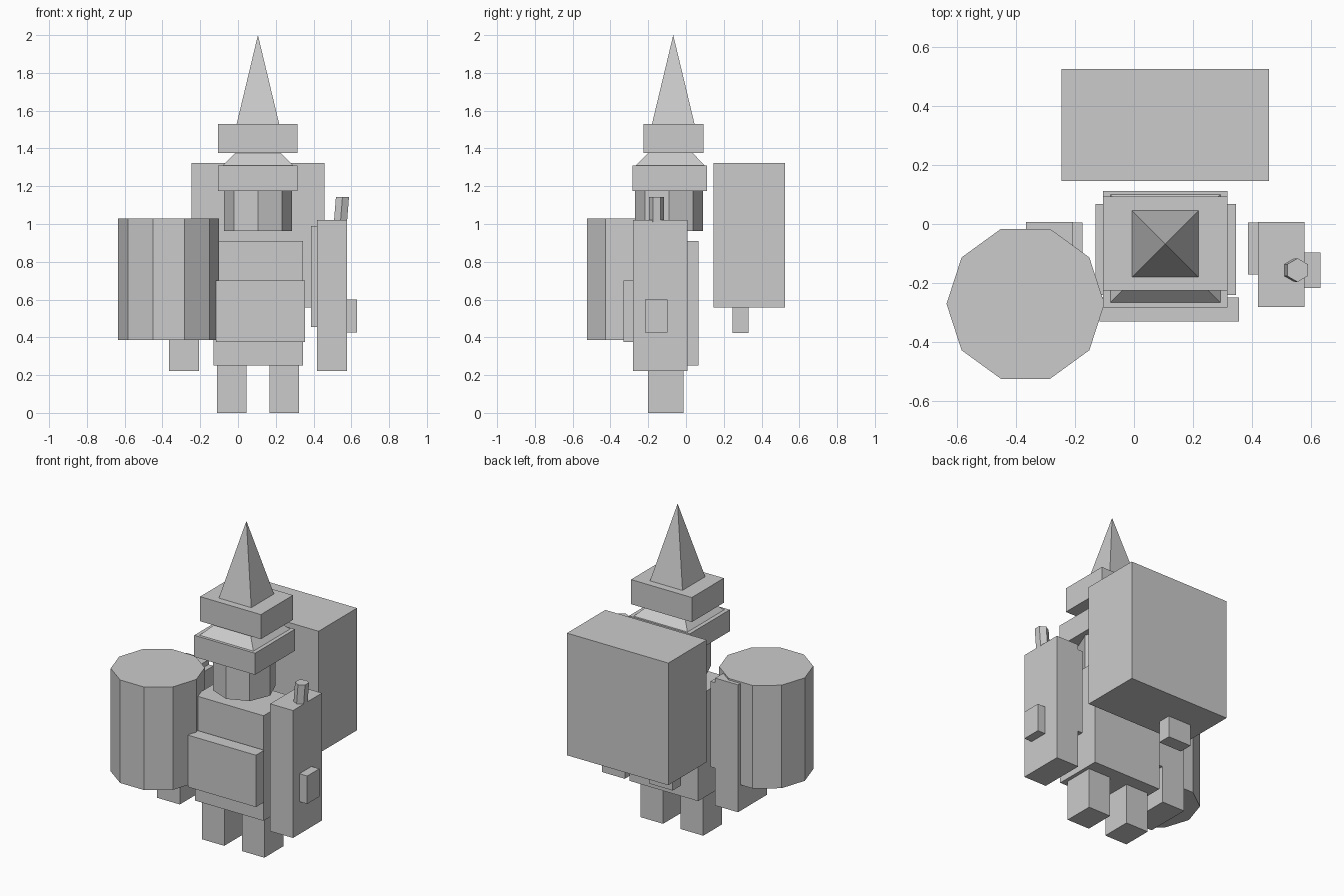
import bpy, bmesh, math
from mathutils import Vector

if "Cube" in bpy.data.objects:
    bpy.data.objects.remove(bpy.data.objects["Cube"])

grey = bpy.data.materials.new("plain grey")
grey.diffuse_color = (0.6, 0.6, 0.6, 1)
grey.use_nodes = True
grey.node_tree.nodes["Principled BSDF"].inputs["Base Color"].default_value = grey.diffuse_color
CX = 0.106  # symmetry axis of the figure


def add(name, bm):
    bmesh.ops.recalc_face_normals(bm, faces=bm.faces)
    me = bpy.data.meshes.new(name)
    bm.to_mesh(me)
    bm.free()
    me.materials.append(grey)
    ob = bpy.data.objects.new(name, me)
    bpy.context.collection.objects.link(ob)
    return ob


def box(name, x0, x1, y0, y1, z0, z1, taper=1.0):
    """Box from its limits; taper scales the top face."""
    bm = bmesh.new()
    bmesh.ops.create_cube(bm, size=1)
    c = Vector(((x0 + x1) / 2, (y0 + y1) / 2, (z0 + z1) / 2))
    for v in bm.verts:
        t = taper if v.co.z > 0 else 1
        v.co = c + Vector((v.co.x * (x1 - x0) * t, v.co.y * (y1 - y0) * t, v.co.z * (z1 - z0)))
    if taper == 0:
        bmesh.ops.remove_doubles(bm, verts=bm.verts, dist=1e-5)
    return add(name, bm)


def prism(name, sides, r, x, y, z0, z1, turn=0.0, lean=0.0):
    """Upright prism with a corner at angle turn; lean shifts x with height."""
    bm = bmesh.new()
    rings = []
    for z in (z0, z1):
        rings.append([bm.verts.new((x + lean * (z - z1) + r * math.cos(turn + math.tau * i / sides),
                                    y + r * math.sin(turn + math.tau * i / sides), z))
                      for i in range(sides)])
    for i in range(sides):
        j = (i + 1) % sides
        bm.faces.new((rings[0][i], rings[0][j], rings[1][j], rings[1][i]))
    for ring in rings:
        bm.faces.new(ring)
    return add(name, bm)


def pair(name, a, b, *rest):
    """Same box on both sides of the axis; a and b are distances from it."""
    box("right_" + name, CX + a, CX + b, *rest)
    box("left_" + name, CX - b, CX - a, *rest)


# Legs and arms
pair("leg", 0.061, 0.217, -0.20, -0.012, 0, 0.252)
pair("arm", 0.313, 0.471, -0.28, 0.007, 0.222, 1.02)
pair("inner_arm", 0.28, 0.44, -0.17, 0.005, 0.455, 0.99)

# Torso with belly plate
box("torso", -0.131, 0.345, -0.24, 0.067, 0.252, 0.91)
box("belly_plate", -0.116, 0.355, -0.33, -0.248, 0.375, 0.70)

# Head and hat
prism("head", 8, 0.18, CX, -0.09, 0.963, 1.175)
box("hat_brim", -0.105, 0.316, -0.283, 0.112, 1.175, 1.31)
box("hat_slope", -0.08, 0.292, -0.265, 0.10, 1.31, 1.378, 0.63)
box("hat_band", -0.105, 0.316, -0.225, 0.093, 1.376, 1.53)
box("hat_spire", -0.007, 0.218, -0.18, 0.045, 1.53, 2.0, 0)

# Backpack and the block under it
box("backpack", -0.245, 0.457, 0.145, 0.525, 0.557, 1.322)
box("backpack_block", -0.14, 0.02, 0.247, 0.332, 0.422, 0.56)

# Side peg and stick on the right arm
box("arm_peg", 0.57, 0.631, -0.216, -0.097, 0.425, 0.60)
prism("stick", 6, 0.04, 0.553, -0.156, 0.85, 1.143, math.pi / 6, 0.08)

# Ten-sided drum in front of the left arm
prism("drum", 10, 0.267, -0.367, -0.27, 0.385, 1.03)
